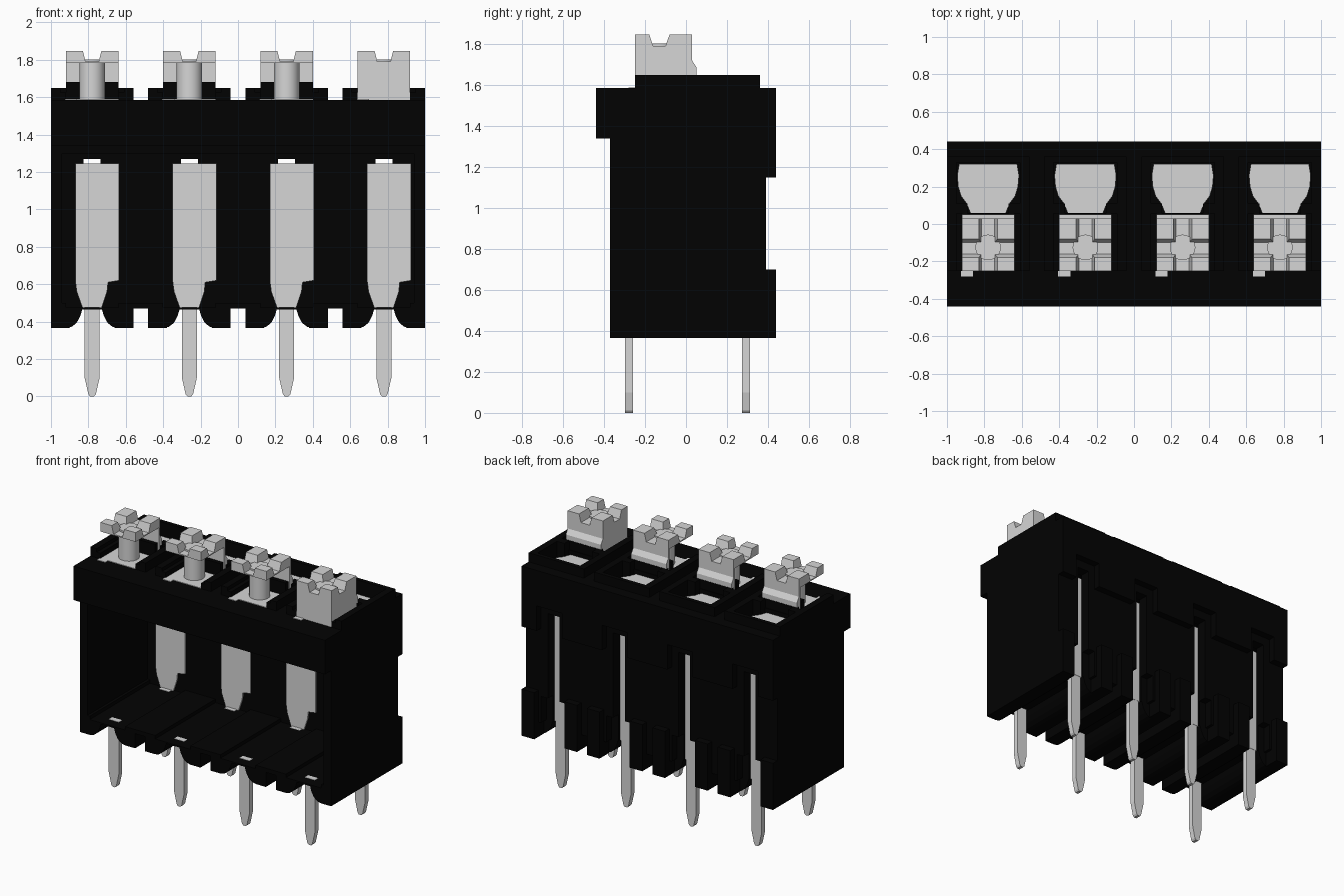
import bpy, bmesh
from mathutils import Vector

cube = bpy.data.objects.get("Cube")
if cube:
    bpy.data.objects.remove(cube, do_unlink=True)


def material(name, value):
    m = bpy.data.materials.new(name)
    m.diffuse_color = (value, value, value, 1)
    m.use_nodes = True
    m.node_tree.nodes["Principled BSDF"].inputs["Base Color"].default_value = (value, value, value, 1)
    return m


BLACK = material("black plastic", 0.0008)
METAL = material("tinned metal", 0.67)
POLES = [-0.78, -0.26, 0.26, 0.78]
BASE = 0.365      # underside of the housing
ROOF = 1.585      # top of the housing
RIM = 1.65        # top of the raised collars


def add_box(bm, x0, x1, y0, y1, z0, z1):
    v = [bm.verts.new((x, y, z)) for x in (x0, x1) for y in (y0, y1) for z in (z0, z1)]
    for f in ((0, 1, 3, 2), (4, 6, 7, 5), (0, 4, 5, 1), (2, 3, 7, 6), (0, 2, 6, 4), (1, 5, 7, 3)):
        bm.faces.new([v[i] for i in f])


def add_pair(bm, x, d0, d1, y0, y1, z0, z1):
    """Two boxes mirrored about a pole centre, kept inside the housing width."""
    for s in (-1, 1):
        a, b = sorted((x + s * d0, x + s * d1))
        add_box(bm, max(a, -1), min(b, 1), y0, y1, z0, z1)


def add_prism(bm, outline, axis, lo, hi):
    """Extrude a 2D outline along y (outline is x,z) or z (outline is x,y)."""
    def put(p, d):
        return (p[0], d, p[1]) if axis == "y" else (p[0], p[1], d)
    a = [bm.verts.new(put(p, lo)) for p in outline]
    b = [bm.verts.new(put(p, hi)) for p in outline]
    n = len(outline)
    bm.faces.new(a)
    bm.faces.new(b[::-1])
    for i in range(n):
        bm.faces.new((a[i], b[i], b[(i + 1) % n], a[(i + 1) % n]))


def finish(bm, name, mat):
    bmesh.ops.recalc_face_normals(bm, faces=bm.faces)
    me = bpy.data.meshes.new(name)
    bm.to_mesh(me)
    bm.free()
    me.materials.append(mat)
    ob = bpy.data.objects.new(name, me)
    bpy.context.scene.collection.objects.link(ob)
    return ob


def mirrored(pts, s, x):
    return [(x + s * p[0], p[1]) for p in pts]


# Housing roof with a sunken pocket per pole, front lip and rear top band
bm = bmesh.new()
add_box(bm, -1, 1, -0.37, 0.06, 1.30, ROOF)
add_box(bm, -1, 1, 0.06, 0.33, 1.30, 1.50)
add_box(bm, -1, 1, 0.33, 0.39, 1.30, ROOF)
add_box(bm, -1, 1, -0.44, -0.37, 1.34, ROOF)
add_box(bm, -1, 1, 0.39, 0.44, 1.33, ROOF)
for x in POLES:
    add_pair(bm, x, 0.17, 0.26, 0.06, 0.33, 1.50, ROOF)
    add_pair(bm, x, 0.10, 0.26, 0.39, 0.44, 1.15, 1.33)
finish(bm, "housing_roof", BLACK)

# End walls
for s, name in ((-1, "right_end_wall"), (1, "left_end_wall")):
    bm = bmesh.new()
    x0, x1 = sorted((s * 0.94, s))
    add_box(bm, x0, x1, -0.37, 0.39, BASE, 1.30)
    add_box(bm, x0, x1, 0.39, 0.44, BASE, 0.70)
    finish(bm, name, BLACK)

# Rear wall with a tall slot behind each blade, wider at its foot, and short posts
bm = bmesh.new()
for x in POLES:
    add_pair(bm, x, 0.046, 0.26, 0.315, 0.39, 0.66, 1.27)
    add_pair(bm, x, 0.046, 0.26, 0.315, 0.33, 0.47, 0.66)
    add_pair(bm, x, 0.10, 0.26, 0.33, 0.39, 0.47, 0.66)
    add_pair(bm, x, 0.12, 0.22, 0.33, 0.44, BASE, 0.70)
    add_box(bm, max(x - 0.26, -1), min(x + 0.26, 1), 0.315, 0.39, 1.27, 1.30)
finish(bm, "rear_wall", BLACK)

# Floor: rounded feet either side of each pin, joined by a thin web
feet = [(0.05, 0.475), (0.063, 0.43), (0.083, 0.393), (0.11, 0.372), (0.14, BASE),
        (0.22, BASE), (0.22, 0.50), (0.14, 0.50), (0.14, 0.475)]
bm = bmesh.new()
for x in POLES:
    for s in (-1, 1):
        add_prism(bm, mirrored(feet, s, x), "y", -0.37, 0.33)
    add_box(bm, x - 0.06, x + 0.06, -0.37, 0.30, 0.465, 0.475)
for x in (-0.52, 0, 0.52):
    add_box(bm, x - 0.04, x + 0.04, -0.37, 0.39, 0.47, 0.50)
finish(bm, "housing_floor", BLACK)

# Raised collars on the roof, open at the front where the clamps sit
for i, x in enumerate(POLES):
    bm = bmesh.new()
    add_pair(bm, x, 0.17, 0.22, -0.25, 0.36, 1.58, RIM)
    add_pair(bm, x, 0.14, 0.17, -0.25, 0.06, 1.58, 1.625)
    add_pair(bm, x, 0.11, 0.17, 0.055, 0.11, 1.50, RIM)
    add_box(bm, x - 0.17, x + 0.17, 0.33, 0.36, 1.58, RIM)
    add_box(bm, x - 0.14, x + 0.14, 0.03, 0.055, 1.58, RIM)
    if i < 3:
        add_box(bm, x - 0.14, x + 0.14, -0.03, 0.0, 1.58, 1.68)
    finish(bm, f"pole_collar_{i + 1}", BLACK)

# Contact tongues lying in the pockets, and the flat plates under the clamps
half = [(0.155, 0.32), (0.165, 0.26), (0.16, 0.20), (0.145, 0.15), (0.115, 0.11), (0.095, 0.06)]
for i, x in enumerate(POLES):
    bm = bmesh.new()
    outline = mirrored(half, 1, x) + mirrored(half, -1, x)[::-1]
    add_prism(bm, outline, "z", 1.53, 1.555)
    finish(bm, f"contact_tongue_{i + 1}", METAL)
    bm = bmesh.new()
    add_box(bm, x - 0.14, x + 0.14, -0.25, -0.03, 1.575, 1.589)
    add_box(bm, x - 0.145, x - 0.08, -0.28, -0.25, 1.575, 1.589)
    finish(bm, f"clamp_base_{i + 1}", METAL)

# Clamp heads: four bevelled pads around crossed grooves; the last one is a closed block
pad = [(0.035, 1.79), (0.05, 1.848), (0.14, 1.848), (0.14, 1.79)]
for i, x in enumerate(POLES):
    bm = bmesh.new()
    for s in (-1, 1):
        add_prism(bm, mirrored(pad, s, x), "y", -0.25, -0.16)
        add_prism(bm, mirrored(pad, s, x), "y", -0.10, 0.03)
    # Slope the pad ends that face the cross groove
    for v in bm.verts:
        if v.co.z > 1.82 and -0.17 < v.co.y < -0.09:
            v.co.y += -0.02 if v.co.y < -0.13 else 0.02
    if i == 3:
        add_box(bm, x - 0.14, x + 0.14, -0.25, 0.03, 1.585, 1.79)
    else:
        add_box(bm, x - 0.14, x + 0.14, -0.25, 0.03, 1.782, 1.79)
        add_box(bm, x - 0.14, x + 0.14, 0.015, 0.03, 1.59, 1.79)
    # Flared foot along the rear face
    flare = len(bm.verts)
    add_box(bm, x - 0.14, x + 0.14, 0.03, 0.052, RIM, 1.72)
    bm.verts.ensure_lookup_table()
    for v in bm.verts[flare:]:
        if v.co.y > 0.04 and v.co.z > 1.7:
            v.co.z = 1.685
    finish(bm, f"clamp_head_{i + 1}", METAL)

    # Round screw shank
    bm = bmesh.new()
    bmesh.ops.create_cone(bm, cap_ends=True, segments=32, radius1=0.068, radius2=0.068, depth=0.215)
    bmesh.ops.translate(bm, verts=bm.verts, vec=Vector((x, -0.125, 1.6945)))
    for f in bm.faces:
        f.smooth = len(f.verts) == 4
    shank = finish(bm, f"screw_shank_{i + 1}", METAL)
    for e in shank.data.edges:
        za, zb = (shank.data.vertices[k].co.z for k in e.vertices)
        e.use_edge_sharp = abs(za - zb) < 1e-4

# Rear contact blades against the wall, with solder pins below, and short front pins
tip = [(0.04, 0.10), (0.02, 0.012), (0.01, 0.0)]
pin = [(-0.04, 0.477), (0.04, 0.477)] + tip + [(-a, b) for a, b in tip[::-1]]
blade = [(-0.09, 1.245), (0.145, 1.245), (0.145, 0.62), (0.085, 0.61), (0.08, 0.56), (0.05, 0.47),
         (-0.05, 0.47), (-0.082, 0.56), (-0.09, 0.62)]
for i, x in enumerate(POLES):
    bm = bmesh.new()
    add_prism(bm, mirrored(blade, 1, x), "y", 0.304, 0.314)
    finish(bm, f"rear_blade_{i + 1}", METAL)
    for name, y in (("rear", 0.273), ("front", -0.298)):
        bm = bmesh.new()
        add_prism(bm, mirrored(pin, 1, x), "y", y, y + 0.039)
        finish(bm, f"{name}_pin_{i + 1}", METAL)
